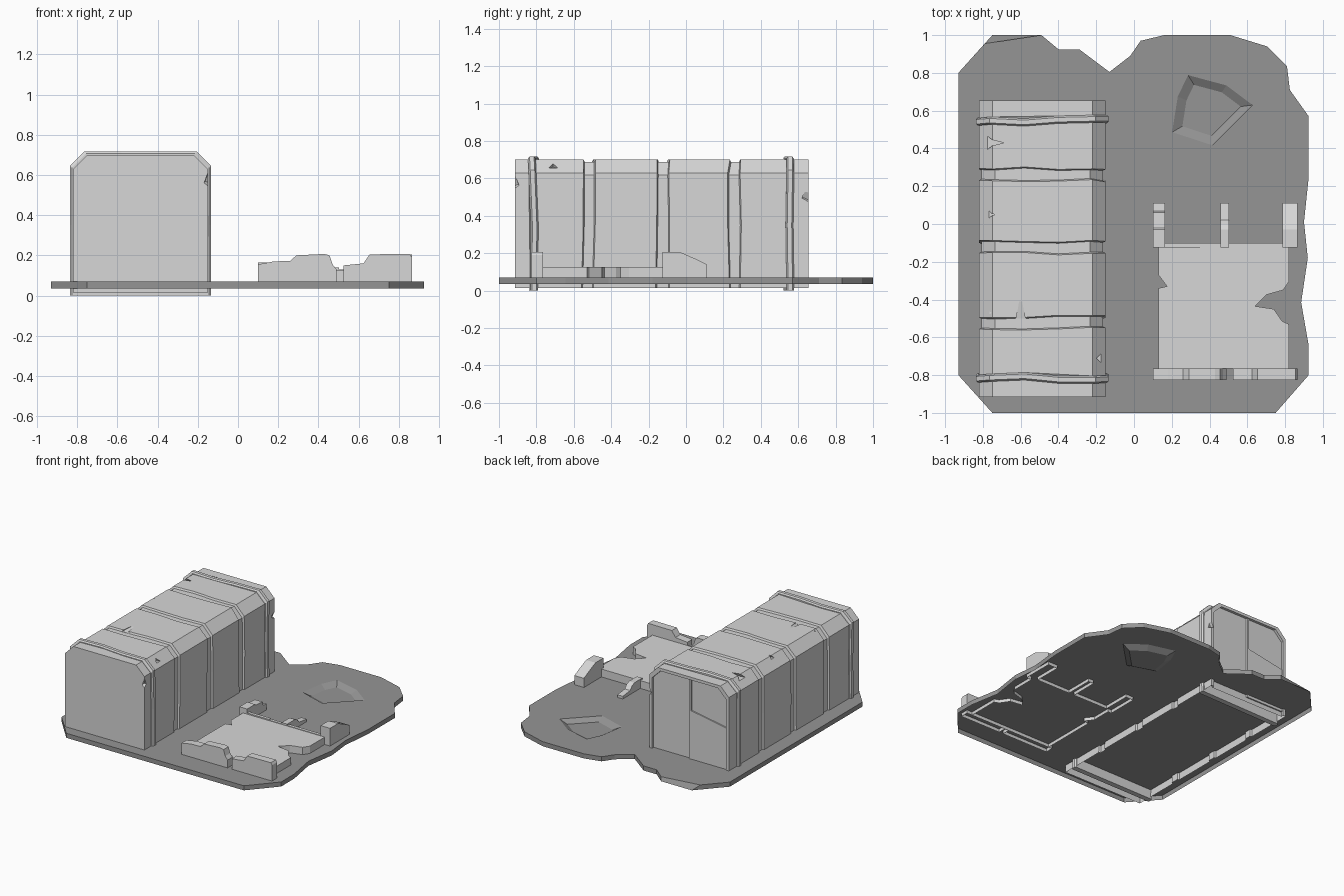
import bpy, bmesh, random
from mathutils import Vector, Matrix

random.seed(4)
if "Cube" in bpy.data.objects:
    bpy.data.objects.remove(bpy.data.objects["Cube"])


def material(name, value):
    mat = bpy.data.materials.new(name)
    mat.use_nodes = True
    color = (value, value, value, 1)
    mat.diffuse_color = color
    mat.node_tree.nodes["Principled BSDF"].inputs["Base Color"].default_value = color
    return mat


STONE = material("light grey stone", 0.68)
EARTH = material("dark grey earth", 0.3)


def finish(name, bm, mat):
    bmesh.ops.recalc_face_normals(bm, faces=bm.faces)
    mesh = bpy.data.meshes.new(name)
    bm.to_mesh(mesh)
    bm.free()
    mesh.materials.append(mat)
    obj = bpy.data.objects.new(name, mesh)
    bpy.context.collection.objects.link(obj)
    return obj


def loft(name, rings, mat):
    """Skin closed rings of points and cap both ends."""
    bm = bmesh.new()
    loops = [[bm.verts.new(p) for p in ring] for ring in rings]
    n = len(loops[0])
    for a, b in zip(loops, loops[1:]):
        for i in range(n):
            j = (i + 1) % n
            bm.faces.new((a[i], a[j], b[j], b[i]))
    bm.faces.new(loops[0])
    bm.faces.new(loops[-1])
    return finish(name, bm, mat)


def prism(name, pts, axis, lo, hi):
    place = {"x": lambda p, d: (d, p[0], p[1]),
             "y": lambda p, d: (p[0], d, p[1]),
             "z": lambda p, d: (p[0], p[1], d)}[axis]
    return loft(name, [[place(p, d) for p in pts] for d in (lo, hi)], STONE)


def box(name, x0, x1, y0, y1, z0, z1):
    return prism(name, [(x0, y0), (x1, y0), (x1, y1), (x0, y1)], "z", z0, z1)


def combine(obj, other, operation):
    """Boolean the second object into the first and remove it."""
    mod = obj.modifiers.new("combine", "BOOLEAN")
    mod.operation = operation
    mod.solver = "EXACT"
    mod.object = other
    bpy.context.view_layer.objects.active = obj
    bpy.ops.object.modifier_apply(modifier=mod.name)
    bpy.data.objects.remove(other)


def open_bottom(obj):
    """Remove the underside so the part is a hollow shell."""
    bm = bmesh.new()
    bm.from_mesh(obj.data)
    low = min(v.co.z for v in bm.verts) + .004
    under = [f for f in bm.faces if all(v.co.z < low for v in f.verts)]
    bmesh.ops.delete(bm, geom=under, context="FACES")
    bm.to_mesh(obj.data)
    bm.free()


# Ground shell with a worn outline and one bevelled corner
OUTLINE = [(-.93, -.8), (-.75, -1), (.75, -1), (.925, -.8), (.925, -.645), (.885, -.415),
           (.92, -.18), (.9, .01), (.925, .25), (.925, .57), (.825, .71), (.81, .835),
           (.705, .94), (.51, 1), (.16, 1), (.035, .97), (-.02, .89), (-.13, .805),
           (-.29, .925), (-.4, .925), (-.49, 1), (-.75, 1), (-.93, .8)]
top = [(-.79, .955) if p == (-.75, 1) else p for p in OUTLINE]
ground = loft("ground", [[(x, y, .035) for x, y in OUTLINE],
                         [(x, y, .07) for x, y in top]], EARTH)

# Shallow crater
rim = [(.285, .79), (.49, .735), (.63, .63), (.415, .415), (.2, .485), (.23, .675)]
center = Vector((.4, .6))
floor = [center + (Vector(p) - center) * .72 for p in rim]
crater = loft("crater_cutter", [[(x, y, .071) for x, y in rim],
                                [(x, y, .043) for x, y in floor]], EARTH)
combine(ground, crater, "DIFFERENCE")
open_bottom(ground)


# Hall: chamfered section carried along y
def section(y, grow, base, wave):
    left, right, roof, c = -.82 - grow, -.15 + grow, .7 + grow, .07
    pts = [(left, base), (left, .35), (left, roof - c), (left + c, roof), (-.58, roof),
           (-.4, roof), (right - c, roof), (right, roof - c), (right, .35), (right, base)]
    return [(x, y + w, z) for (x, z), w in zip(pts, wave)]


def wave(size):
    return [random.uniform(-size, size) for _ in range(10)]


FRONT, BACK = -.915, .655
still = [0] * 10
rings = [section(FRONT, 0, .015, still)]
for y in (-.522, -.125, .262):
    near, far = wave(.008), wave(.008)
    for offset, grow, w in ((-.032, 0, near), (-.026, -.013, near),
                            (.026, -.013, far), (.032, 0, far)):
        rings.append(section(y + offset, grow, .015, w))
rings.append(section(BACK, 0, .015, still))
hall = loft("hall", rings, STONE)

# Raised bands wrapping right round the hall
for name, y in (("front_band", -.815), ("back_band", .548)):
    w = wave(.011)
    loft(name, [section(y - .02, .006, 0, w), section(y - .012, .016, 0, w),
                section(y + .012, .016, 0, w), section(y + .02, .006, 0, w)], STONE)

# Recessed back wall, framed at the sides and roof, with a post and a lower panel
recess = loft("recess_cutter", [section(BACK - .02, -.022, -.05, still),
                                section(BACK + .05, -.022, -.05, still)], STONE)
combine(hall, recess, "DIFFERENCE")
box("back_post", -.495, -.48, BACK - .03, BACK - .008, .05, .677)
prism("back_panel", [(-.797, .05), (-.49, .05), (-.49, .44), (-.797, .385)], "y",
      BACK - .03, BACK - .01)

# Chips knocked out of the hall: place, inward direction, radius, depth
CHIPS = [((-.56, -.94, .74), (0, 1, -.3), .09, .06),
         ((-.6, -.5, .705), (0, 1, 0), .035, .11),
         ((-.83, .43, .7), (1, 0, -.1), .06, .17),
         ((-.83, .05, .7), (1, 0, -.1), .045, .11),
         ((-.14, -.71, .68), (-1, 0, -.3), .06, .07),
         ((-.83, -.47, .69), (1, 0, 0), .035, .08),
         ((-.13, -.93, .57), (-1, 1, 0), .1, .045),
         ((-.13, .655, .5), (-1, -1, 0), .07, .045)]
bm = bmesh.new()
for spot, direction, radius, depth in CHIPS:
    turn = Vector(direction).to_track_quat("Z", "Y").to_matrix().to_4x4()
    shift = Matrix.Translation((0, 0, depth / 2))
    bmesh.ops.create_cone(bm, cap_ends=True, segments=3, radius1=radius, radius2=.004,
                          depth=depth, matrix=Matrix.Translation(spot) @ turn @ shift)
combine(hall, finish("chip_cutter", bm, STONE), "DIFFERENCE")
open_bottom(hall)

# Ruined floor with broken edges
BASE = .045
ruin = prism("ruin_floor", [(.13, -.765), (.82, -.765), (.82, -.53), (.785, -.515),
                            (.74, -.45), (.64, -.435), (.7, -.375), (.79, -.35),
                            (.82, -.305), (.82, -.11), (.13, -.11), (.13, -.27),
                            (.175, -.33), (.13, -.34)], "z", BASE, .126)

# Back wall stub and three side walls running out from it, merged with the floor
parts = [box("ruin_back_wall_right", .1, .35, -.125, -.1, BASE, .135),
         box("ruin_back_wall_left", .34, .865, -.125, -.101, BASE, .13)]
STUBS = [(.1, .165, [(-.03, .165), (-.02, .155), (.06, .15), (.07, .12), (.11, .115)]),
         (.457, .503, [(-.03, .14), (0, .125), (.02, .1), (.11, .09)]),
         (.785, .865, [(-.03, .205), (.05, .17), (.11, .14)])]
for x0, x1, crest in STUBS:
    profile = [(-.125, BASE), (-.125, crest[0][1])] + crest + [(.11, BASE)]
    parts.append(prism("ruin_stub", profile, "x", x0, x1))
for part in parts:
    combine(ruin, part, "UNION")
open_bottom(ruin)

# Broken front wall in two pieces
right_wall = [(.1, BASE), (.1, .155), (.18, .17), (.26, .172), (.29, .2), (.43, .207),
              (.455, .2), (.47, .155), (.49, .13), (.49, BASE)]
left_wall = [(.525, BASE), (.525, .15), (.625, .16), (.655, .205), (.855, .207),
             (.865, .19), (.865, BASE)]
for side, profile in (("right", right_wall), ("left", left_wall)):
    open_bottom(prism("ruin_front_wall_" + side, profile, "y", -.825, -.765))
